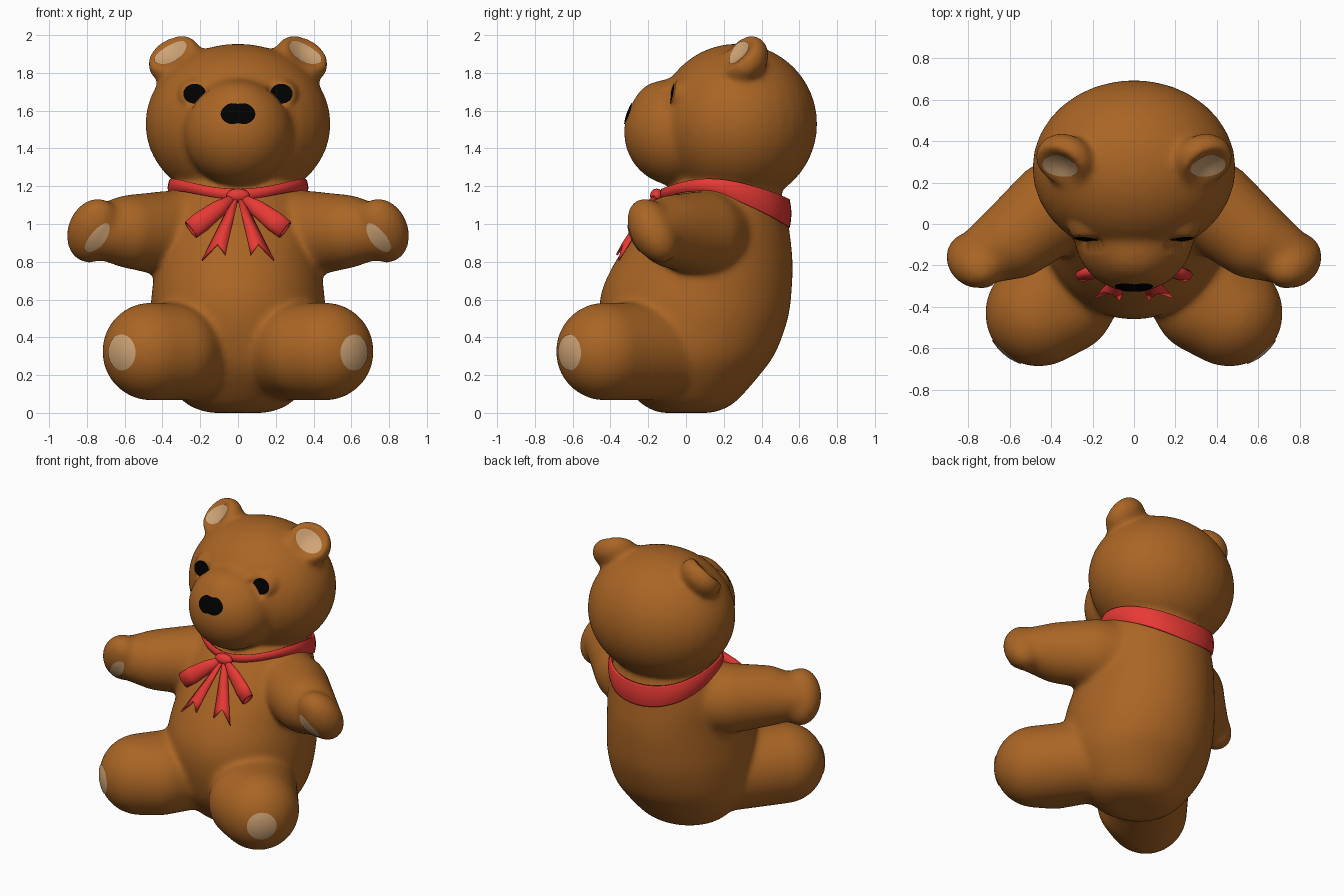
import bpy, bmesh, math
from mathutils import Vector, Matrix
from mathutils.bvhtree import BVHTree

if "Cube" in bpy.data.objects:
    bpy.data.objects.remove(bpy.data.objects["Cube"])


def material(name, rgb):
    m = bpy.data.materials.new(name)
    m.diffuse_color = (*rgb, 1)
    m.use_nodes = True
    m.node_tree.nodes["Principled BSDF"].inputs["Base Color"].default_value = m.diffuse_color
    return m


BROWN = material("brown fur", (0.40, 0.13, 0.018))
CREAM = material("cream pad", (0.62, 0.37, 0.18))
BLACK = material("black", (0.0, 0.0, 0.0))
RED = material("red ribbon", (0.80, 0.042, 0.035))


def finish(bm, name, mat):
    bmesh.ops.recalc_face_normals(bm, faces=bm.faces[:])
    me = bpy.data.meshes.new(name)
    bm.to_mesh(me)
    bm.free()
    ob = bpy.data.objects.new(name, me)
    bpy.context.collection.objects.link(ob)
    me.materials.append(mat)
    for p in me.polygons:
        p.use_smooth = True
    return ob


def frame(n, u):
    """Rotation whose z axis is n and whose y axis leans towards u."""
    z = Vector(n).normalized()
    x = Vector(u).cross(z).normalized()
    return Matrix((x, z.cross(x), z)).transposed()


def ball(c, r, rot=Matrix.Identity(3), s=1):
    """Points of an ellipsoid; s = -1 mirrors it."""
    pts = []
    for i in range(21):
        a = math.pi * i / 20
        for k in range(32 if 0 < i < 20 else 1):
            b = math.tau * k / 32
            p = Vector(c) + rot @ Vector((r[0] * math.sin(a) * math.cos(b),
                                          r[1] * math.sin(a) * math.sin(b), r[2] * math.cos(a)))
            pts.append(Vector((p.x * s, p.y, p.z)))
    return pts


def hull(bm, pts):
    vs = [bm.verts.new(p) for p in pts]
    bmesh.ops.convex_hull(bm, input=vs)
    for v in [v for v in vs if not v.link_faces]:
        bm.verts.remove(v)
    return [v for v in vs if v.is_valid]


def loft(bm, rings, caps=True, closed=True):
    vr = [[bm.verts.new(p) for p in ring] for ring in rings]
    n = len(vr[0])
    for a, b in zip(vr, vr[1:]):
        for i in range(n if closed else n - 1):
            j = (i + 1) % n
            bm.faces.new((a[i], a[j], b[j], b[i]))
    if caps:
        bm.faces.new(vr[0][::-1])
        bm.faces.new(vr[-1])


def smooth_rows(rows, steps=4):
    """Catmull-Rom interpolation of a table of numbers."""
    out = []
    for i in range(len(rows) - 1):
        a, b, c, d = (rows[max(0, min(len(rows) - 1, i + k))] for k in (-1, 0, 1, 2))
        for t in [k / steps for k in range(steps)]:
            out.append([0.5 * (2 * q + (r - p) * t + (2 * p - 5 * q + 4 * r - w) * t * t
                               + (3 * q - p - 3 * r + w) * t ** 3) for p, q, r, w in zip(a, b, c, d)])
    return out + [list(rows[-1])]


fur = bmesh.new()

# Torso: height, front y, back y, half width
torso = [(0.0, -0.13, 0.13, 0.14), (0.02, -0.19, 0.20, 0.22), (0.07, -0.26, 0.275, 0.30),
         (0.2, -0.37, 0.39, 0.40), (0.32, -0.425, 0.475, 0.45), (0.5, -0.46, 0.54, 0.465),
         (0.65, -0.445, 0.56, 0.455), (0.8, -0.375, 0.565, 0.435), (0.95, -0.275, 0.55, 0.42),
         (1.08, -0.175, 0.53, 0.385), (1.18, -0.09, 0.495, 0.34), (1.28, 0.0, 0.45, 0.28)]
loft(fur, [[Vector((w * math.cos(t), (f + b) / 2 + (b - f) / 2 * math.sin(t), z))
            for t in [math.tau * k / 64 for k in range(64)]] for z, f, b, w in smooth_rows(torso)])

# Head and muzzle
hull(fur, ball((0, 0.27, 1.53), (0.492, 0.426, 0.425)))
hull(fur, ball((0, -0.05, 1.487), (0.29, 0.28, 0.285)) + ball((0, -0.12, 1.6), (0.2, 0.165, 0.16)))

EAR_C, EAR_N, EAR_U = Vector((0.335, 0.31, 1.872)), (0.4, -0.65, 0.68), (-0.85, 0, 0.5)
HAND_N, HAND_U = (0.0, -0.85, -0.45), (-0.3, -0.4, 0.85)
arm = [((0.12, 0.18, 0.945), 0.25), ((0.38, 0.085, 0.95), 0.225),
       ((0.57, -0.07, 0.96), 0.195), ((0.73, -0.15, 0.96), 0.14)]
for s in (-1, 1):
    # Ear, with its front face pushed in
    c = EAR_C.copy()
    vs = hull(fur, ball(c, (0.14, 0.15, 0.11), frame(EAR_N, EAR_U), s))
    n = Vector(EAR_N).normalized()
    n.x *= s
    c.x *= s
    for v in vs:
        d = v.co - c
        h = d.dot(n)
        if h > 0:
            q = (d - n * h).length / 0.12
            v.co -= n * 0.085 * max(0, 1 - q * q)
    # Arm and paw
    for (p, r), (q, t) in zip(arm, arm[1:]):
        hull(fur, ball(p, (r,) * 3, s=s) + ball(q, (t,) * 3, s=s))
    hull(fur, ball((0.765, -0.175, 0.965), (0.138, 0.188, 0.122), frame(HAND_N, HAND_U), s))
    # Leg
    hull(fur, ball((0.17, -0.05, 0.325), (0.26,) * 3, s=s) + ball((0.46, -0.43, 0.325), (0.26,) * 3, s=s)
         + ball((0.34, -0.38, 0.325), (0.25,) * 3, s=s))

# Merge the fur parts into one soft skin
bear = finish(fur, "bear_body", BROWN)
rm = bear.modifiers.new("merge", 'REMESH')
rm.mode = 'VOXEL'
rm.voxel_size = 0.015
rm.use_smooth_shade = True
sm = bear.modifiers.new("soften", 'SMOOTH')
sm.factor = 0.5
sm.iterations = 26
bpy.context.view_layer.objects.active = bear
for m in ("merge", "soften"):
    bpy.ops.object.modifier_apply(modifier=m)

# Flatten the fur into forward-facing eye sockets
for v in bear.data.vertices:
    dx, dz = abs(v.co.x) - 0.23, v.co.z - 1.69
    q = math.hypot(dx / 0.095, dz / 0.085)
    if q < 1 and -0.13 < v.co.y < 0.1:
        v.co.y += (-0.068 + 0.1 * dx + 0.18 * dz - v.co.y) * min(1, (1 - q) * 3)

bvh = BVHTree.FromPolygons([v.co for v in bear.data.vertices],
                           [p.vertices[:] for p in bear.data.polygons])


def patch(name, mat, p, n, u, size, s=1, notch=0.0, reach=0.11):
    """Thin oval plate laid on the fur; points further off than reach stay flat."""
    rot, p = frame(n, u), Vector(p)
    n = rot.col[2].copy()
    flip = Vector((s, 1, 1))
    bm = bmesh.new()
    rings = []
    for i in range(1, 9):
        ring = []
        for k in range(32):
            t = math.tau * k / 32
            dip = 1 - notch * math.exp(-(math.cos(t) / 0.3) ** 2)
            q = p + rot @ Vector((size[0] * math.cos(t), size[1] * math.sin(t) * dip, 0)) * i / 8
            hit = bvh.ray_cast((q + n * 0.06) * flip, -n * flip)[0]
            if hit and abs((hit * flip - q).dot(n)) < reach:
                q = hit * flip + n * 0.005
            ring.append(q * flip)
        rings.append(ring)
    loft(bm, rings, caps=False)
    bm.verts.ensure_lookup_table()
    bm.faces.new(bm.verts[:32])
    ob = finish(bm, name, mat)
    if sum(f.normal.dot(n * flip) for f in ob.data.polygons) < 0:
        ob.data.flip_normals()
    return ob


# Nose, eyes and pads
patch("nose", BLACK, (0, -0.31, 1.585), (0, -0.93, 0.3), (0, 0, 1), (0.092, 0.066), notch=0.18)
for s, side in ((-1, "left"), (1, "right")):
    patch("eye_" + side, BLACK, (0.23, -0.074, 1.69), (0.1, -0.97, 0.18), (0, 0, 1), (0.06, 0.053), s, reach=0)
    patch("ear_lining_" + side, CREAM, EAR_C + Vector(EAR_N) * 0.06,
          EAR_N, EAR_U, (0.068, 0.095), s)
    patch("paw_pad_" + side, CREAM, (0.745, -0.28, 0.925), HAND_N, (-0.55, -0.1, 0.8), (0.042, 0.095), s)
    patch("foot_pad_" + side, CREAM, (0.61, -0.61, 0.32), (0.62, -0.78, 0), (0, 0, 1), (0.095, 0.095), s)

# Collar ribbon: x, y, z, half height for one side, front to back
half = [(0, -0.14, 1.15, 0.025), (0.18, -0.09, 1.175, 0.022), (0.32, 0.04, 1.212, 0.026),
        (0.37, 0.2, 1.2, 0.04), (0.335, 0.38, 1.135, 0.06), (0.21, 0.515, 1.075, 0.07),
        (0, 0.555, 1.045, 0.075)]
loop = half + [(-x, y, z, h) for x, y, z, h in half[-2:0:-1]]
rings = []
for x, y, z, h in loop + loop[:1]:
    out = Vector((x, y - 0.2, 0)).normalized()
    rings.append([Vector((x, y, z + h * k)) + out * 0.01 * (1 - k * k) for k in (-1, -0.5, 0, 0.5, 1)])
bm = bmesh.new()
loft(bm, rings, caps=False, closed=False)
bmesh.ops.remove_doubles(bm, verts=bm.verts[:], dist=1e-5)
collar = finish(bm, "collar_ribbon", RED)
collar.modifiers.new("round", 'SUBSURF').levels = 2
so = collar.modifiers.new("thick", 'SOLIDIFY')
so.thickness = 0.015
so.offset = 0

# Bow knot
bm = bmesh.new()
hull(bm, ball((0, -0.155, 1.15), (0.062, 0.035, 0.037)))
finish(bm, "bow_knot", RED)

for s, side in ((-1, "left"), (1, "right")):
    # Bow loop: flattened flaring tube with a hollow end
    a, b = Vector((0.02 * s, -0.16, 1.145)), Vector((0.25 * s, -0.25, 0.97))
    d = (b - a).normalized()
    w = d.cross(Vector((0, 1, 0))).normalized()
    o = w.cross(d)
    rings = []
    for t, rw, ro in ((0, 0.016, 0.014), (0.35, 0.044, 0.03), (0.75, 0.055, 0.034),
                      (1, 0.052, 0.03), (1, 0.043, 0.021), (0.5, 0.03, 0.012)):
        rings.append([a.lerp(b, t) + w * rw * math.cos(k * math.tau / 16)
                      + o * ro * math.sin(k * math.tau / 16) for k in range(16)])
    bm = bmesh.new()
    loft(bm, rings)
    finish(bm, "bow_loop_" + side, RED)

    # Bow tail: strip with a swallow-tail end
    bm = bmesh.new()
    rows = []
    for t, hw in ((0, 0.016), (0.4, 0.034), (0.8, 0.052), (1, 0.063)):
        c = Vector((0.01, -0.165, 1.14)).lerp(Vector((0.13, -0.37, 0.835)), t)
        mid = c + Vector((-0.02, 0.035, 0.06)) if t == 1 else c + Vector((0, -0.012, 0))
        rows.append([c + Vector((-hw, 0, hw * -0.1 + 0.01)), mid, c + Vector((hw, 0.01, -0.025 * t))])
    loft(bm, [[Vector((p.x * s, p.y, p.z)) for p in r] for r in rows], caps=False, closed=False)
    tail = finish(bm, "bow_tail_" + side, RED)
    tail.modifiers.new("thick", 'SOLIDIFY').thickness = 0.01
